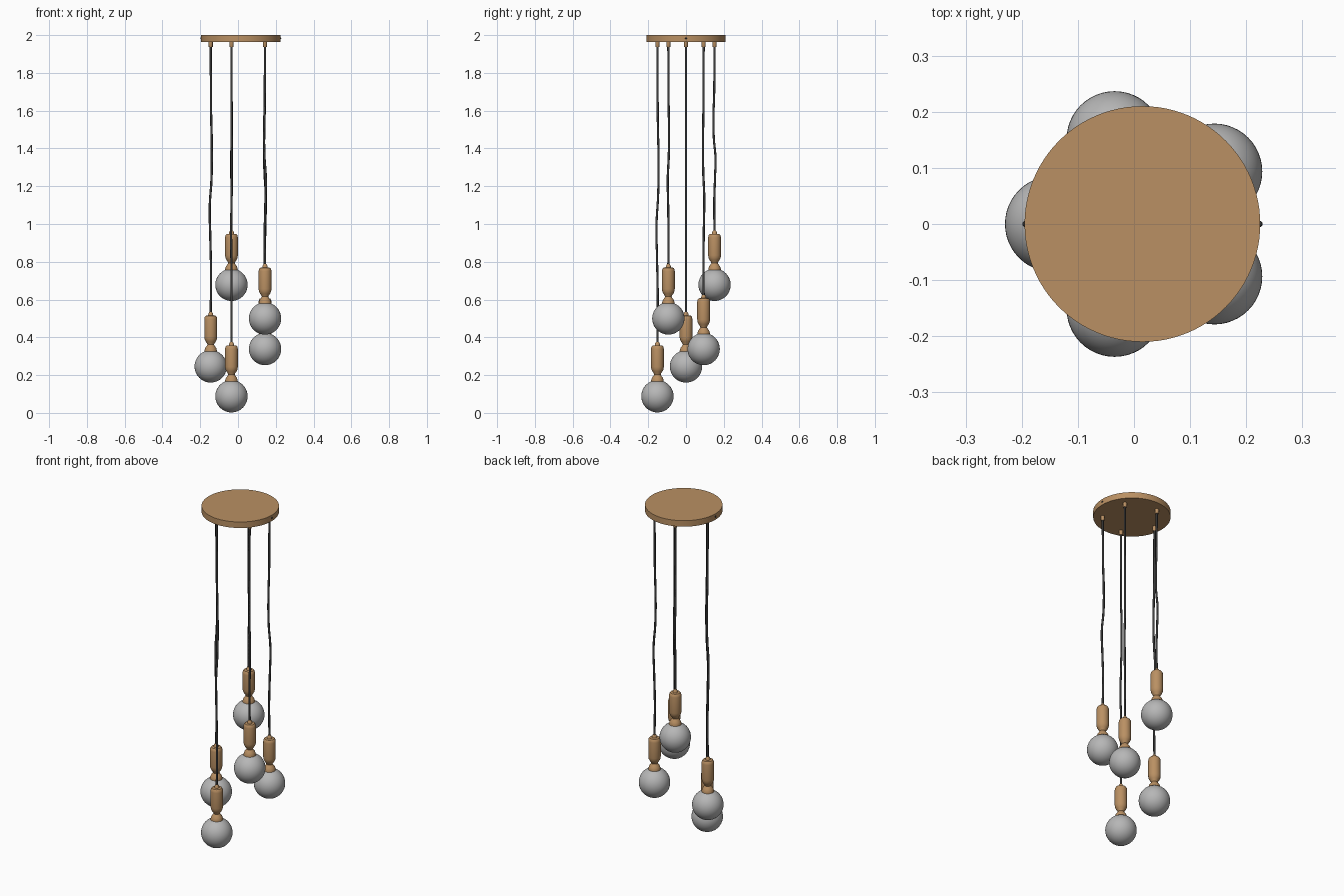
import bpy
from math import sin, cos, pi, radians
from mathutils import Vector

cube = bpy.data.objects.get("Cube")
if cube:
    bpy.data.objects.remove(cube, do_unlink=True)


def material(name, rgb):
    m = bpy.data.materials.new(name)
    m.use_nodes = True
    m.diffuse_color = (*rgb, 1)
    m.node_tree.nodes["Principled BSDF"].inputs["Base Color"].default_value = (*rgb, 1)
    return m


WOOD = material("warm wood", (0.49, 0.28, 0.125))
GLASS = material("grey glass", (0.47, 0.47, 0.47))
CORD = material("charcoal cord", (0.05, 0.05, 0.05))


def finish(ob, name, mat, angle=35):
    ob.name = name
    ob.data.materials.append(mat)
    bpy.ops.object.select_all(action='DESELECT')
    ob.select_set(True)
    bpy.context.view_layer.objects.active = ob
    bpy.ops.object.shade_smooth_by_angle(angle=radians(angle))
    return ob


def lathe(name, profile, loc, mat, sides=32):
    """Revolve (radius, height) points around z and cap both ends."""
    verts = [(r * cos(2 * pi * i / sides), r * sin(2 * pi * i / sides), z)
             for r, z in profile for i in range(sides)]
    faces = [(k * sides + i, k * sides + (i + 1) % sides,
              (k + 1) * sides + (i + 1) % sides, (k + 1) * sides + i)
             for k in range(len(profile) - 1) for i in range(sides)]
    faces.append(tuple(reversed(range(sides))))
    faces.append(tuple(range(len(verts) - sides, len(verts))))
    mesh = bpy.data.meshes.new(name)
    mesh.from_pydata(verts, [], faces)
    ob = bpy.data.objects.new(name, mesh)
    ob.location = loc
    bpy.context.collection.objects.link(ob)
    return finish(ob, name, mat)


def cord(name, top, bottom, inward):
    """Slightly wavy hanging cable."""
    sway = [(0, 0), (.12, .001), (.25, .002), (.38, .006), (.5, .004),
            (.6, -.005), (.72, -.002), (.85, .002), (1, 0)]
    curve = bpy.data.curves.new(name, 'CURVE')
    curve.dimensions = '3D'
    curve.bevel_depth = 0.006
    curve.bevel_resolution = 2
    curve.resolution_u = 6
    curve.use_fill_caps = True
    spline = curve.splines.new('BEZIER')
    spline.bezier_points.add(len(sway) - 1)
    for point, (t, d) in zip(spline.bezier_points, sway):
        point.co = top.lerp(bottom, t) + inward * d
        point.handle_left_type = point.handle_right_type = 'AUTO'
    curve.materials.append(CORD)
    bpy.context.collection.objects.link(bpy.data.objects.new(name, curve))


# Ceiling plate
CENTRE_X = 0.015
lathe("ceiling_plate", [(.21, 1.964), (.21, 2.0)], (CENTRE_X, 0, 0), WOOD, 96)

# Small fixing screws on both sides of the plate
for side, label in ((1, "left"), (-1, "right")):
    screw = lathe(label + "_screw", [(.005, 0), (.005, .002), (.002, .005)],
                  (CENTRE_X + side * .209, 0, 1.983), CORD, 12)
    screw.rotation_euler.y = side * pi / 2

# Turned lamp holder, heights measured from the globe centre
HOLDER = [(.034, .07), (.033, .085), (.029, .098), (.022, .107), (.017, .115),
          (.020, .122), (.027, .132), (.032, .143), (.034, .156), (.034, .25),
          (.032, .261), (.027, .268), (.014, .27), (.012, .28), (.008, .287)]

# Five pendants on a ring: name, globe height
PENDANTS = [("right", .246), ("front", .088), ("front_left", .5),
            ("back_left", .338), ("back", .678)]
ANGLES = [180, 252, 324, 36, 108]

for (name, z), a in zip(PENDANTS, ANGLES):
    out = Vector((cos(radians(a)), sin(radians(a)), 0))
    spot = Vector((0.0145, 0, 0)) + out * 0.159
    lathe(name + "_cord_grip", [(.010, 1.936), (.011, 1.938), (.011, 1.966)],
          spot, WOOD, 16)
    cord(name + "_cord", spot + Vector((0, 0, 1.945)),
         spot + Vector((0, 0, z + .28)), -out)
    lathe(name + "_lamp_holder", HOLDER, spot + Vector((0, 0, z)), WOOD)
    bpy.ops.mesh.primitive_uv_sphere_add(segments=48, ring_count=24, radius=.0855,
                                         location=spot + Vector((0, 0, z)))
    finish(bpy.context.object, name + "_globe", GLASS, 60)
